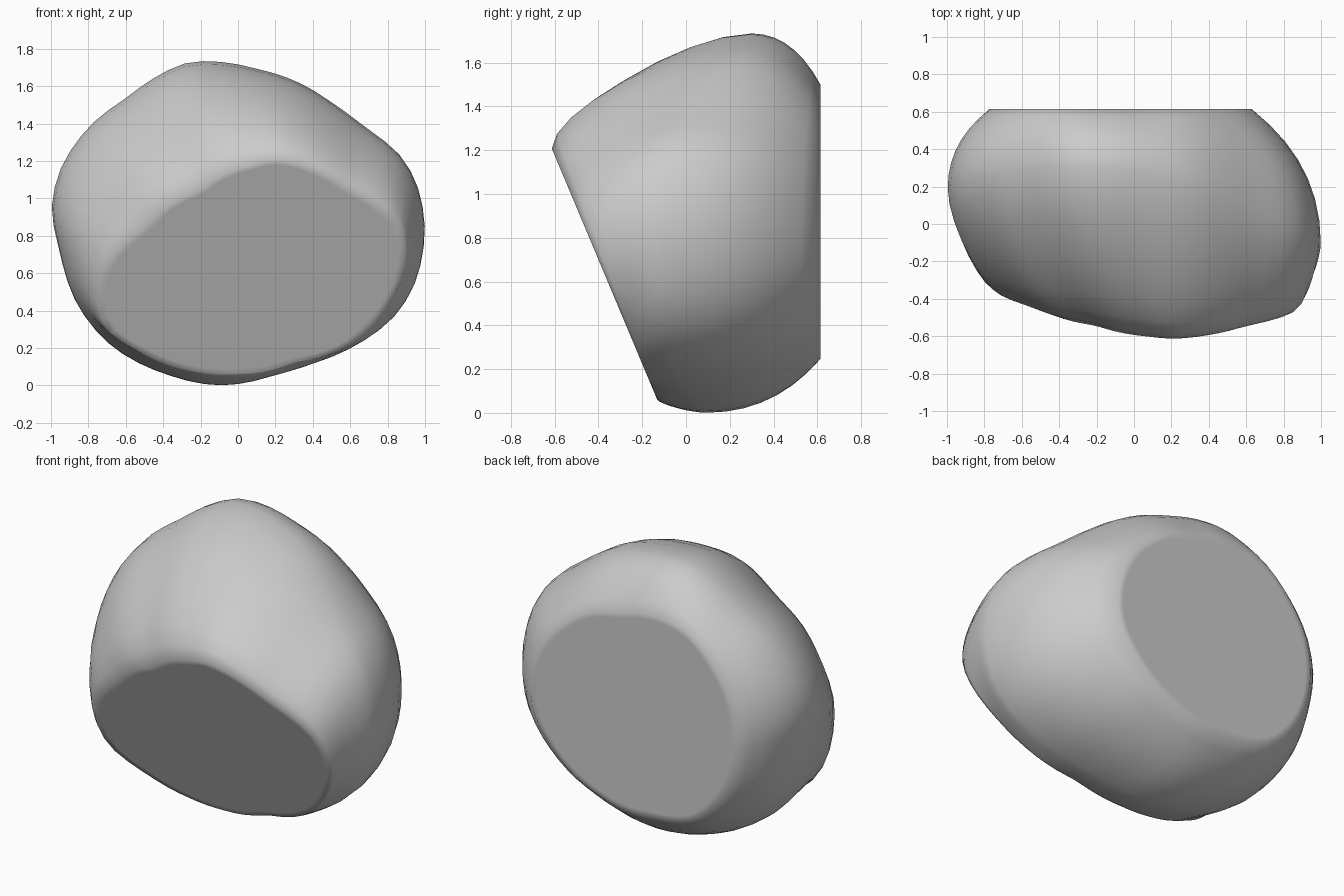
import bpy, bmesh
from math import sin, cos, pi, atan2, hypot
from mathutils import Vector

if "Cube" in bpy.data.objects:
    bpy.data.objects.remove(bpy.data.objects["Cube"])

SEG = 60

# Outlines in (x, z), counter-clockwise: sloped front cut, widest girth, flat back cut
FRONT = [(.9, .7), (.86, .87), (.6, 1.04), (.4, 1.16), (.2, 1.21), (.08, 1.18), (-.2, 1.04),
         (-.5, .83), (-.72, .62), (-.76, .42), (-.71, .29), (-.5, .17), (-.25, .08),
         (0, .07), (.3, .13), (.6, .22), (.78, .4), (.87, .55)]
GIRTH = [(1, .85), (.95, 1.1), (.87, 1.23), (.67, 1.38), (.5, 1.51), (.3, 1.63), (.1, 1.69),
         (-.1, 1.73), (-.27, 1.73), (-.42, 1.66), (-.6, 1.53), (-.77, 1.41), (-.95, 1.16),
         (-1, .95), (-.95, .72), (-.87, .45), (-.7, .23), (-.38, .06), (-.1, 0), (.2, .06),
         (.4, .12), (.62, .21), (.85, .38), (.95, .55)]
BACK = [(.63, .8), (.57, 1.08), (.42, 1.27), (.02, 1.45), (-.23, 1.5), (-.44, 1.46),
        (-.62, 1.29), (-.74, 1.09), (-.77, .82), (-.68, .53), (-.48, .31), (-.2, .26),
        (.2, .31), (.49, .51), (.61, .68)]


def ring(points, centre):
    """Resample an outline at even angles around its centre."""
    polar = sorted((atan2(z - centre[1], x - centre[0]) % (2 * pi),
                    hypot(x - centre[0], z - centre[1])) for x, z in points)
    polar = [(polar[-1][0] - 2 * pi, polar[-1][1])] + polar + [(polar[0][0] + 2 * pi, polar[0][1])]
    radii = []
    for i in range(SEG):
        a = 2 * pi * i / SEG
        for (a0, r0), (a1, r1) in zip(polar, polar[1:]):
            if a0 <= a <= a1:
                radii.append(r0 + (r1 - r0) * (a - a0) / (a1 - a0))
                break
    radii = [(radii[i - 1] + 4 * r + radii[(i + 1) % SEG]) / 6 for i, r in enumerate(radii)]
    return [(centre[0] + r * cos(2 * pi * i / SEG), centre[1] + r * sin(2 * pi * i / SEG))
            for i, r in enumerate(radii)]


def quadratic(a, b, c, t):
    return a * (1 - t) ** 2 + b * 2 * t * (1 - t) + c * t * t


def cubic(a, b, c, d, t):
    return a * (1 - t) ** 3 + b * 3 * t * (1 - t) ** 2 + c * 3 * t * t * (1 - t) + d * t ** 3


def slope(z):
    return -.61 + (1.2 - z) * .42


front = [Vector((x, slope(z), z)) for x, z in ring(FRONT, (.08, .62))]
back = [Vector((x, .615, z)) for x, z in ring(BACK, (-.05, .87))]
girth = []
for i, (x, z) in enumerate(ring(GIRTH, (0, .85))):
    a = 2 * pi * i / SEG
    girth.append(Vector((x, .11 - .14 * cos(a) + .1 * sin(a) - .07 * cos(2 * a), z)))

# Rounded sides run from the front cut over the girth to the back cut
front_mid = sum(front, Vector()) / SEG
back_mid = sum(back, Vector()) / SEG
rings = [[front_mid.lerp(p, .95) for p in front]]
for t in [k / 8 for k in range(8)]:
    rings.append([cubic(f, Vector((f.x + .36 * (g.x - f.x), f.y, f.z + .36 * (g.z - f.z))),
                        Vector((g.x, g.y + .36 * (f.y - g.y), g.z)), g, t)
                  for f, g in zip(front, girth)])
for t in [k / 7 for k in range(8)]:
    rings.append([quadratic(g, Vector((g.x, g.y + .6 * (b.y - g.y), g.z)), b, t)
                  for g, b in zip(girth, back)])
rings.append([back_mid.lerp(p, .95) for p in back])

bm = bmesh.new()
loops = [[bm.verts.new(p) for p in r] for r in rings]
for r0, r1 in zip(loops, loops[1:]):
    for i in range(SEG):
        j = (i + 1) % SEG
        bm.faces.new((r0[i], r0[j], r1[j], r1[i]))
# Flat cut faces
bm.faces.new(loops[0])
bm.faces.new(loops[-1])
bmesh.ops.recalc_face_normals(bm, faces=bm.faces)

mesh = bpy.data.meshes.new("rock")
bm.to_mesh(mesh)
bm.free()
rock = bpy.data.objects.new("rock", mesh)
bpy.context.collection.objects.link(rock)
for p in mesh.polygons:
    p.use_smooth = True
